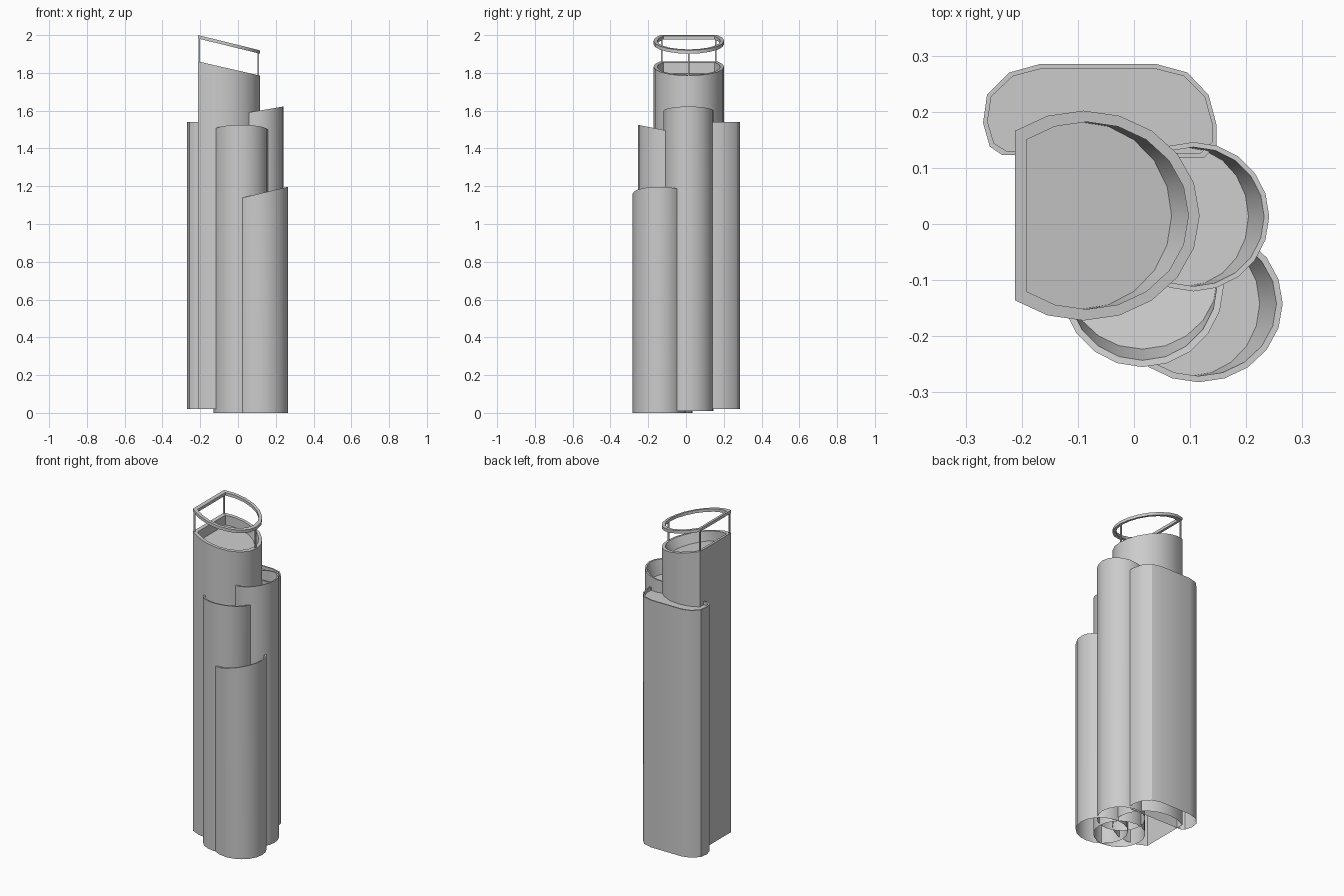
import bpy, math

if "Cube" in bpy.data.objects:
    bpy.data.objects.remove(bpy.data.objects["Cube"])

def make_object(name, loops, closed=False, cap=False):
    """Bridge successive loops of points into a strip surface."""
    n = len(loops[0])
    verts = [p for loop in loops for p in loop]
    faces = []
    for k in range(len(loops) if closed else len(loops) - 1):
        a, b = k * n, ((k + 1) % len(loops)) * n
        for i in range(n):
            j = (i + 1) % n
            faces.append((a + i, a + j, b + j, b + i))
    if cap:
        faces.append(tuple(range((len(loops) - 1) * n, len(loops) * n)))
    me = bpy.data.meshes.new(name)
    me.from_pydata(verts, [], faces)
    me.update()
    ob = bpy.data.objects.new(name, me)
    bpy.context.collection.objects.link(ob)
    bpy.ops.object.select_all(action='DESELECT')
    ob.select_set(True)
    bpy.context.view_layer.objects.active = ob
    bpy.ops.object.shade_smooth_by_angle(angle=math.radians(30))
    return ob

def arc(cx, cy, rx, ry, start=0, steps=20):
    return [(cx + rx * math.cos(math.radians(start + 18 * i)),
             cy + ry * math.sin(math.radians(start + 18 * i))) for i in range(steps)]

def inset(pts, w):
    """Shrink an outline towards its box centre by w on each side."""
    xs, ys = [p[0] for p in pts], [p[1] for p in pts]
    cx, cy = (min(xs) + max(xs)) / 2, (min(ys) + max(ys)) / 2
    sx = 1 - 2 * w / (max(xs) - min(xs))
    sy = 1 - 2 * w / (max(ys) - min(ys))
    return [(cx + (x - cx) * sx, cy + (y - cy) * sy) for x, y in pts]

def tower(name, pts, base, top, rim, depth, lean=(0, 0), shift=0.0):
    """Open-bottomed shell with a slanted rim and a sunken roof.
    lean = direction in which the inner wall slopes inwards by shift."""
    inner = inset(pts, rim)
    d = [x * lean[0] + y * lean[1] for x, y in inner]
    lo, span = min(d), max(d) - min(d) or 1
    floor = [(x - lean[0] * shift * (k - lo) / span, y - lean[1] * shift * (k - lo) / span)
             for (x, y), k in zip(inner, d)]
    lift = lambda ps, dz: [(x, y, top(x, y) - dz) for x, y in ps]
    return make_object(name, [[(x, y, base) for x, y in pts], lift(pts, 0),
                              lift(inner, 0), lift(floor, depth)], cap=True)

# Main tower: a 20-sided ellipse cut flat on the left
d_shape = arc(-0.09, 0.015, 0.207, 0.187, -126, 15)
main_top = lambda x, y: 1.862 - 0.23 * (x + 0.217)
tower("main_tower", d_shape, 0.02, main_top, 0.02, 0.06, (1, 0), 0.03)

# Slanted crown ring held above the main tower
ring_top = lambda x, y: 2.0 - 0.245 * (x + 0.212)
d_inner = inset(d_shape, 0.02)
ring = [[(x, y, ring_top(x, y) - dz) for x, y in ps]
        for ps, dz in ((d_shape, 0), (d_inner, 0), (d_inner, 0.018), (d_shape, 0.018))]
make_object("crown_ring", ring, closed=True)

# Posts under the ring
for i, (px, py) in enumerate([(-0.205, -0.128), (-0.205, 0.158), (0.107, 0.015)]):
    r = 0.004
    sq = [(px - r, py - r), (px + r, py - r), (px + r, py + r), (px - r, py + r)]
    make_object(f"crown_post_{i + 1}",
                [[(x, y, main_top(x, y) - 0.02) for x, y in sq],
                 [(x, y, ring_top(x, y) - 0.009) for x, y in sq]])

# Round side towers
tower("right_tower", arc(0.106, 0.013, 0.135, 0.133), 0.01,
      lambda x, y: 1.622 - 0.17 * (0.241 - x), 0.009, 0.08, (1, 0), 0.028)
tower("front_tower", arc(0.015, -0.11, 0.145, 0.145), 0.0,
      lambda x, y: 1.525 - 0.2 * (y + 0.255), 0.012, 0.07, (0, -1), 0.02)
tower("low_tower", arc(0.115, -0.142, 0.150, 0.140), 0.0,
      lambda x, y: 1.197 - 0.24 * (0.265 - x), 0.011, 0.08, (1, 0), 0.03)

# Flat-backed rear tower with rounded corners
rear = [(-0.235, 0.123), (0.125, 0.118), (0.147, 0.14), (0.147, 0.177), (0.133, 0.23),
        (0.095, 0.27), (0.04, 0.285), (-0.168, 0.285), (-0.222, 0.27),
        (-0.262, 0.23), (-0.269, 0.18), (-0.257, 0.138)]
tower("rear_tower", rear, 0.02, lambda x, y: 1.54, 0.008, 0.02)
